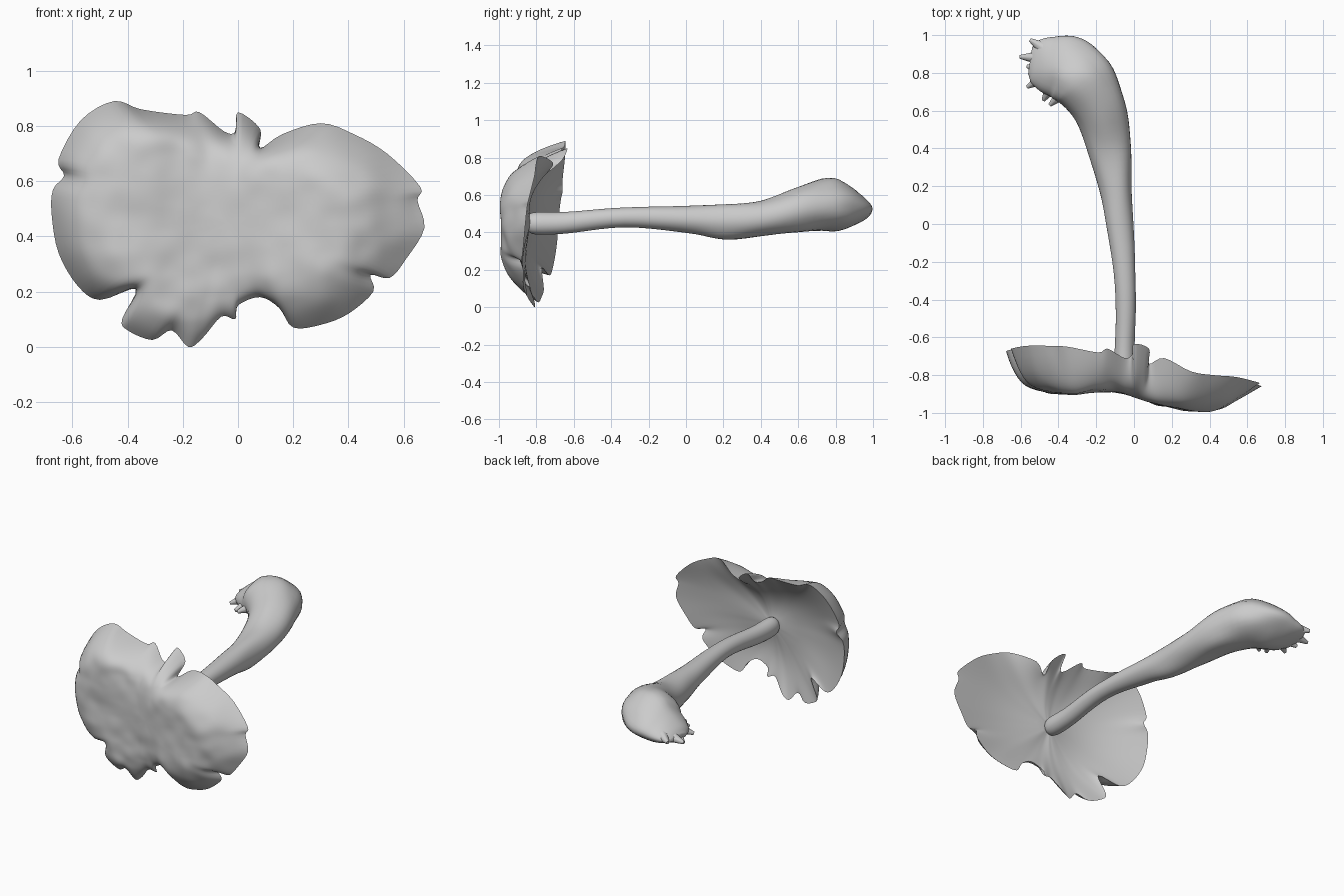
import bpy, bmesh, math
from mathutils import Vector, noise

if "Cube" in bpy.data.objects:
    bpy.data.objects.remove(bpy.data.objects["Cube"])


def make_object(name, bm, angle=60):
    bmesh.ops.recalc_face_normals(bm, faces=bm.faces)
    mesh = bpy.data.meshes.new(name)
    bm.to_mesh(mesh)
    bm.free()
    ob = bpy.data.objects.new(name, mesh)
    bpy.context.collection.objects.link(ob)
    bpy.ops.object.select_all(action='DESELECT')
    ob.select_set(True)
    bpy.context.view_layer.objects.active = ob
    bpy.ops.object.shade_smooth_by_angle(angle=math.radians(angle))
    return ob


def bridge(bm, a, b):
    n = len(a)
    for i in range(n):
        bm.faces.new((a[i], a[(i + 1) % n], b[(i + 1) % n], b[i]))


def fan(bm, tip, ring):
    for i in range(len(ring)):
        bm.faces.new((tip, ring[i], ring[(i + 1) % len(ring)]))


def catmull(p, i, t, closed=False):
    n = len(p)
    a, b, c, d = (p[(i + k) % n if closed else max(0, min(n - 1, i + k))]
                  for k in (-1, 0, 1, 2))
    return [0.5 * (2 * q + (r - o) * t + (2 * o - 5 * q + 4 * r - s) * t * t
                   + (3 * q - o - 3 * r + s) * t ** 3) for o, q, r, s in zip(a, b, c, d)]


# Cap: ragged rim (x, z, y) around the stem joint
RIM = [(.675, .43, -.86), (.65, .53, -.85), (.66, .58, -.84), (.54, .70, -.81),
       (.42, .77, -.80), (.30, .81, -.78), (.16, .77, -.71), (.08, .72, -.74),
       (.08, .79, -.66), (.0, .85, -.635), (-.01, .78, -.69), (-.05, .78, -.71),
       (-.14, .85, -.66), (-.19, .84, -.68), (-.35, .86, -.65), (-.45, .89, -.645),
       (-.57, .82, -.645), (-.65, .68, -.66), (-.63, .62, -.66), (-.67, .57, -.67),
       (-.675, .48, -.68), (-.65, .34, -.69), (-.58, .22, -.71), (-.50, .17, -.73),
       (-.37, .21, -.77), (-.42, .10, -.76), (-.40, .06, -.77), (-.31, .025, -.79),
       (-.24, .06, -.82), (-.18, .0, -.81), (-.13, .03, -.81), (-.06, .11, -.84),
       (-.01, .10, -.83), (.0, .15, -.85), (.08, .18, -.86), (.15, .14, -.86),
       (.20, .07, -.85), (.30, .08, -.86), (.40, .12, -.87), (.49, .20, -.87),
       (.48, .26, -.89), (.55, .25, -.88), (.61, .32, -.87)]
# Cap: depth of the front surface across x
DEPTH = [(-.9, -.82), (-.6, -.885), (-.35, -.9), (-.1, -.89), (.12, -.955),
         (.38, -1.0), (.6, -.965), (.9, -.87)]
CX, CZ, SUB, RINGS = -.04, .45, 4, 30


def front_depth(x):
    for i in range(len(DEPTH) - 1):
        x0, x1 = DEPTH[i][0], DEPTH[i + 1][0]
        if x <= x1:
            return catmull(DEPTH, i, (x - x0) / (x1 - x0))[1]
    return DEPTH[-1][1]


rim = [catmull(RIM, i, k / SUB, True) for i in range(len(RIM)) for k in range(SUB)]
N = len(rim)
soft = [[sum(rim[(i + k) % N][c] for k in range(-8, 9)) / 17 for c in range(3)]
        for i in range(N)]


def cap_point(i, s, back):
    w = s ** 5
    x, z, y = (a + (b - a) * w for a, b in zip(soft[i], rim[i]))
    x, z = CX + (x - CX) * s, CZ + (z - CZ) * s
    f = front_depth(x)
    # the left lobe turns over more abruptly than the right
    side = max(0, min(1, (-.15 - soft[i][0]) / .45))
    d = f + (y - f) * s ** (6 + 6 * side)
    fade = 1 - s ** 8
    if back:
        # gill side: a shallow funnel from the stem joint out to the rim
        gill = -.83 + (y + .83) * s ** 1.7 - .03 * math.sin(math.pi * s)
        d = max(d + .015 * fade, gill)
    else:
        p = Vector((x * 5, z * 5, 2))
        d += fade * s * (.02 * noise.noise(p) + .014 * noise.noise(p * 2.3))
    return (x, d, z)


bm = bmesh.new()
edge = [bm.verts.new(cap_point(i, 1, False)) for i in range(N)]
for back in (False, True):
    outer = edge
    for r in range(RINGS - 1, 0, -1):
        s = (r / RINGS) ** .6
        ring = [bm.verts.new(cap_point(i, s, back)) for i in range(N)]
        bridge(bm, outer, ring)
        outer = ring
    fan(bm, bm.verts.new(cap_point(0, 0, back)), outer)
make_object("cap", bm, 75)

# Stem: centre x, y, z, then half width sideways and half height
STEM = [(-.05, -.85, .45, .03, .035), (-.05, -.81, .45, .052, .06),
        (-.05, -.65, .452, .052, .058), (-.045, -.33, .48, .055, .052),
        (-.075, 0, .47, .073, .07), (-.10, .2, .457, .09, .094),
        (-.13, .4, .475, .115, .096), (-.18, .6, .52, .14, .12),
        (-.265, .75, .55, .172, .137), (-.36, .82, .54, .175, .13),
        (-.45, .845, .515, .155, .095), (-.52, .86, .50, .115, .05),
        (-.55, .865, .49, .07, .02)]
bm = bmesh.new()
rings, SIDES = [], 32
samples = [catmull(STEM, i, k / 5) for i in range(len(STEM) - 1) for k in range(5)]
samples.append(list(STEM[-1]))
for j, (x, y, z, w, h) in enumerate(samples):
    a, b = samples[max(0, j - 1)], samples[min(len(samples) - 1, j + 1)]
    t = Vector((b[0] - a[0], b[1] - a[1], 0)).normalized()
    ring = []
    for k in range(SIDES):
        ang = math.tau * k / SIDES
        v = Vector((t.y * w * math.cos(ang), -t.x * w * math.cos(ang), h * math.sin(ang)))
        v *= 1 + .09 * noise.noise(Vector((x, y, z)) * 4 + v * 9)
        co = Vector((x, y, z)) + v
        if co.y > .8:  # the far side of the bulb thins to a wedge
            co.z = .5 + (co.z - .5) * (1 - 1.6 * min(co.y - .8, .2))
        ring.append(bm.verts.new(co))
    if rings:
        bridge(bm, rings[-1], ring)
    rings.append(ring)
bm.faces.new(rings[0])
bm.faces.new(rings[-1])
make_object("stem", bm)

# Roots: small tapered strands on the bulb end
ROOTS = [((-.51, .88, .495), (-.605, .885, .48)), ((-.48, .93, .51), (-.55, .975, .50)),
         ((-.49, .77, .50), (-.565, .725, .47)), ((-.38, .69, .51), (-.445, .63, .48)),
         ((-.44, .72, .50), (-.48, .655, .47)), ((-.50, .82, .49), (-.565, .835, .46))]
for n, (a, b) in enumerate(ROOTS):
    a, b = Vector(a), Vector(b)
    d = b - a
    bm = bmesh.new()
    bmesh.ops.create_cone(bm, cap_ends=True, segments=10, radius1=.036, radius2=.01,
                          depth=d.length)
    rot = d.to_track_quat('Z', 'Y').to_matrix()
    for v in bm.verts:
        v.co = rot @ v.co + (a + b) / 2
    make_object(f"root_{n + 1}", bm)
